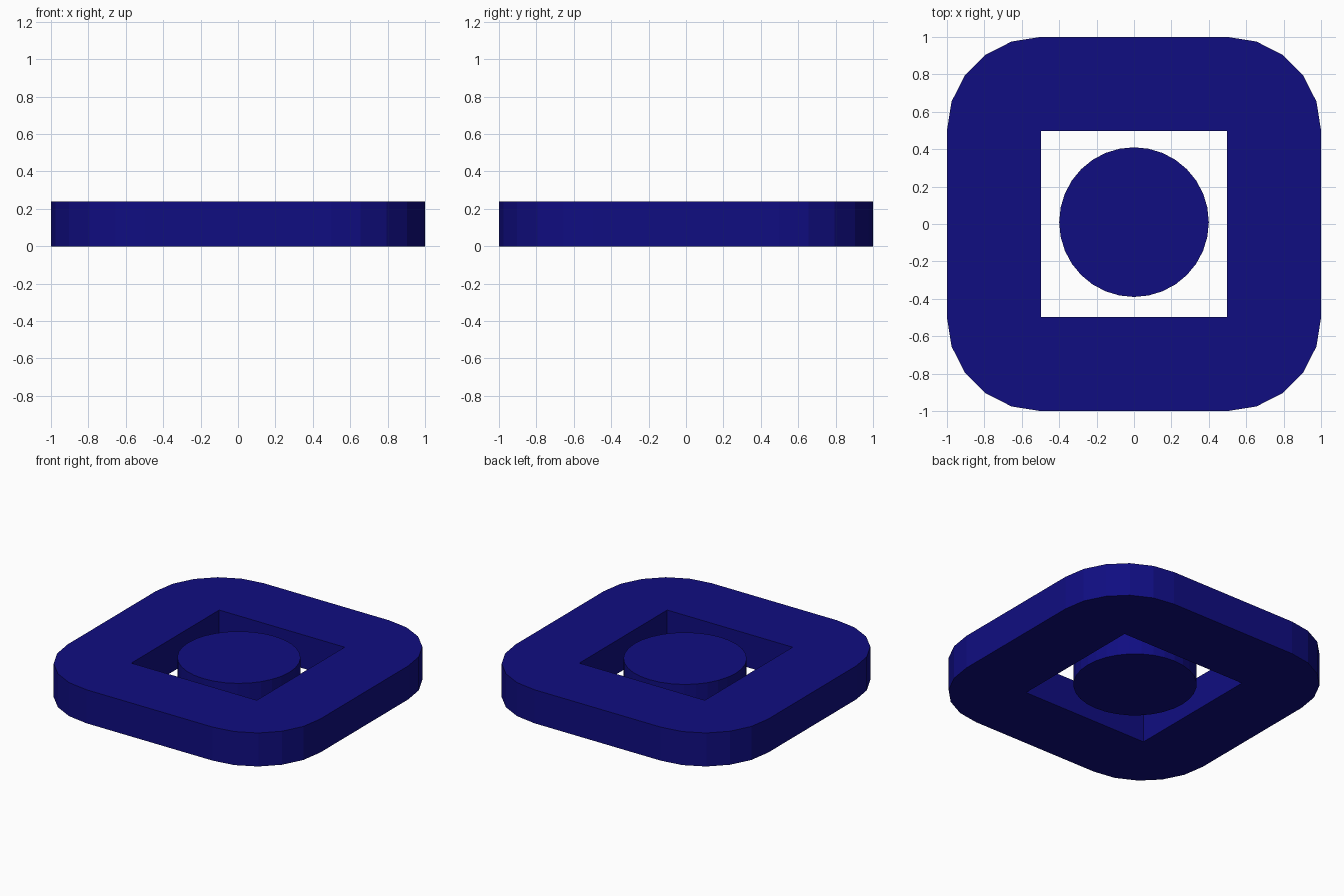
import bpy, bmesh
from math import cos, sin, pi

if "Cube" in bpy.data.objects:
    bpy.data.objects.remove(bpy.data.objects["Cube"])

HEIGHT, HALF, RADIUS, SEGS = 0.24, 1.0, 0.5, 5

navy = bpy.data.materials.new("navy")
navy.diffuse_color = (0.005, 0.004, 0.22, 1)
navy.use_nodes = True
navy.node_tree.nodes["Principled BSDF"].inputs["Base Color"].default_value = navy.diffuse_color


def finish(bm, name):
    bmesh.ops.recalc_face_normals(bm, faces=bm.faces)
    mesh = bpy.data.meshes.new(name)
    bm.to_mesh(mesh)
    bm.free()
    mesh.materials.append(navy)
    ob = bpy.data.objects.new(name, mesh)
    bpy.context.collection.objects.link(ob)
    return ob


# Rounded square frame with a square opening
bm = bmesh.new()
hole = [(0.497, 0.497), (-0.497, 0.497), (-0.497, -0.497), (0.497, -0.497)]
c = HALF - RADIUS
centres = [(c, c), (-c, c), (-c, -c), (c, -c)]
layers = []
for z in (0, HEIGHT):
    inner = [bm.verts.new((x, y, z)) for x, y in hole]
    arcs = []
    for q, (cx, cy) in enumerate(centres):
        angles = [(q + i / SEGS) * pi / 2 for i in range(SEGS + 1)]
        arcs.append([bm.verts.new((cx + RADIUS * cos(a), cy + RADIUS * sin(a), z))
                     for a in angles])
    # fan at each corner, quad along each side
    for q in range(4):
        n = (q + 1) % 4
        for a, b in zip(arcs[q], arcs[q][1:]):
            bm.faces.new((inner[q], a, b))
        bm.faces.new((inner[q], arcs[q][-1], arcs[n][0], inner[n]))
    layers.append((inner, [v for arc in arcs for v in arc]))

# Vertical walls, inside and outside
for low, high in zip(*layers):
    for i in range(len(low)):
        j = (i + 1) % len(low)
        bm.faces.new((low[i], low[j], high[j], high[i]))
finish(bm, "square_frame")

# Loose round disc in the opening
bm = bmesh.new()
bmesh.ops.create_cone(bm, cap_ends=True, segments=32,
                      radius1=0.4, radius2=0.4, depth=0.2)
disc = finish(bm, "centre_disc")
disc.location = (0, 0.01, 0.12)
